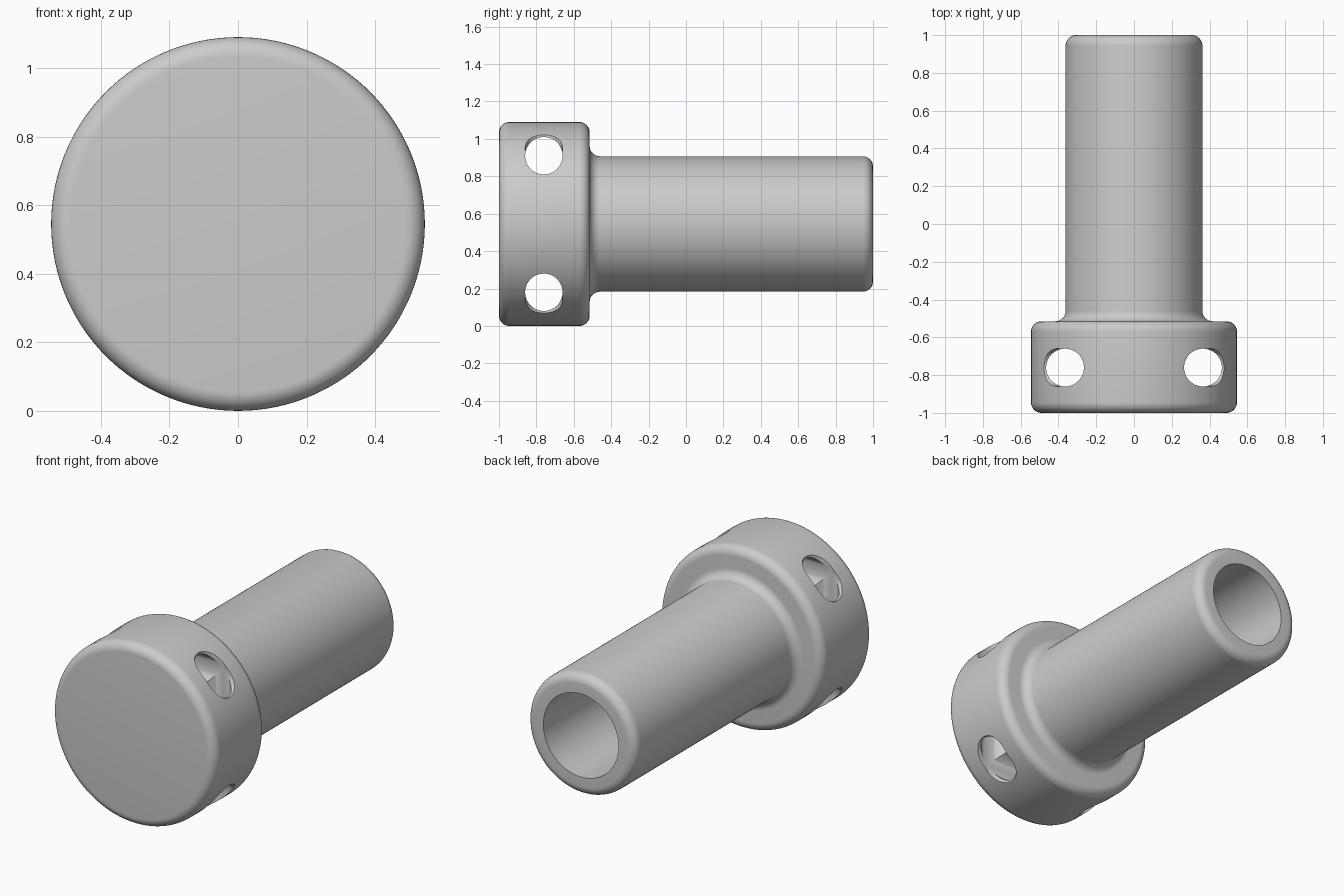
import bpy, bmesh
from math import sin, cos, pi, radians
from mathutils import Vector, Matrix

cube = bpy.data.objects.get("Cube")
if cube:
    bpy.data.objects.remove(cube, do_unlink=True)

HEAD_R, SHAFT_R, BORE_R = 0.545, 0.362, 0.25
SHOULDER, BORE_END, FILLET = -0.515, -0.5, 0.055
HOLE_R, HOLE_OFFSET, HOLE_Y = 0.1, 0.365, -0.76

grey = bpy.data.materials.new("plain grey")
grey.use_nodes = True
grey.diffuse_color = (0.6, 0.6, 0.6, 1)
grey.node_tree.nodes["Principled BSDF"].inputs["Base Color"].default_value = (0.6, 0.6, 0.6, 1)


def arc(r, y, start, end, steps=8):
    """Quarter round in the (radius, y) plane about the point (r, y)."""
    angles = [radians(start + (end - start) * i / steps) for i in range(steps + 1)]
    return [(r + FILLET * cos(a), y + FILLET * sin(a)) for a in angles]


def make_object(name, bm):
    mesh = bpy.data.meshes.new(name)
    bm.to_mesh(mesh)
    bm.free()
    mesh.materials.append(grey)
    obj = bpy.data.objects.new(name, mesh)
    bpy.context.collection.objects.link(obj)
    return obj


# Half section: head, neck fillet, rounded shaft end and blind bore
profile = [(0, -1)]
profile += arc(HEAD_R - FILLET, -1 + FILLET, -90, 0)
profile += arc(HEAD_R - FILLET, SHOULDER - FILLET, 0, 90)
profile += arc(SHAFT_R + FILLET, SHOULDER + FILLET, 270, 180)
profile += arc(SHAFT_R - FILLET, 1 - FILLET, 0, 90)
profile += [(BORE_R, 1), (BORE_R, BORE_END), (0, BORE_END)]

# Turned body
bm = bmesh.new()
verts = [bm.verts.new((r, y, HEAD_R)) for r, y in profile]
edges = [bm.edges.new(pair) for pair in zip(verts, verts[1:])]
bmesh.ops.spin(bm, geom=verts + edges, cent=(0, 0, HEAD_R), axis=(0, 1, 0),
               angle=2 * pi, steps=128, use_duplicate=False)
bmesh.ops.remove_doubles(bm, verts=bm.verts, dist=0.0001)
bmesh.ops.recalc_face_normals(bm, faces=bm.faces)
body = make_object("flanged_sleeve", bm)

# Crossing pairs of holes through the head
cutters = []
for axis in "XZ":
    for side in (-1, 1):
        bm = bmesh.new()
        bmesh.ops.create_cone(bm, cap_ends=True, segments=64,
                              radius1=HOLE_R, radius2=HOLE_R, depth=2)
        if axis == "X":
            bm.transform(Matrix.Rotation(pi / 2, 4, "Y"))
            centre = Vector((0, HOLE_Y, HEAD_R + side * HOLE_OFFSET))
        else:
            centre = Vector((side * HOLE_OFFSET, HOLE_Y, HEAD_R))
        bm.transform(Matrix.Translation(centre))
        cutter = make_object("hole_cutter", bm)
        cutter.hide_render = True
        cutters.append(cutter)
        cut = body.modifiers.new("hole", "BOOLEAN")
        cut.operation = "DIFFERENCE"
        cut.solver = "EXACT"
        cut.object = cutter

bpy.ops.object.select_all(action="DESELECT")
body.select_set(True)
bpy.context.view_layer.objects.active = body
for name in [m.name for m in body.modifiers]:
    bpy.ops.object.modifier_apply(modifier=name)
for cutter in cutters:
    bpy.data.objects.remove(cutter, do_unlink=True)

bpy.ops.object.shade_smooth_by_angle(angle=radians(30))
